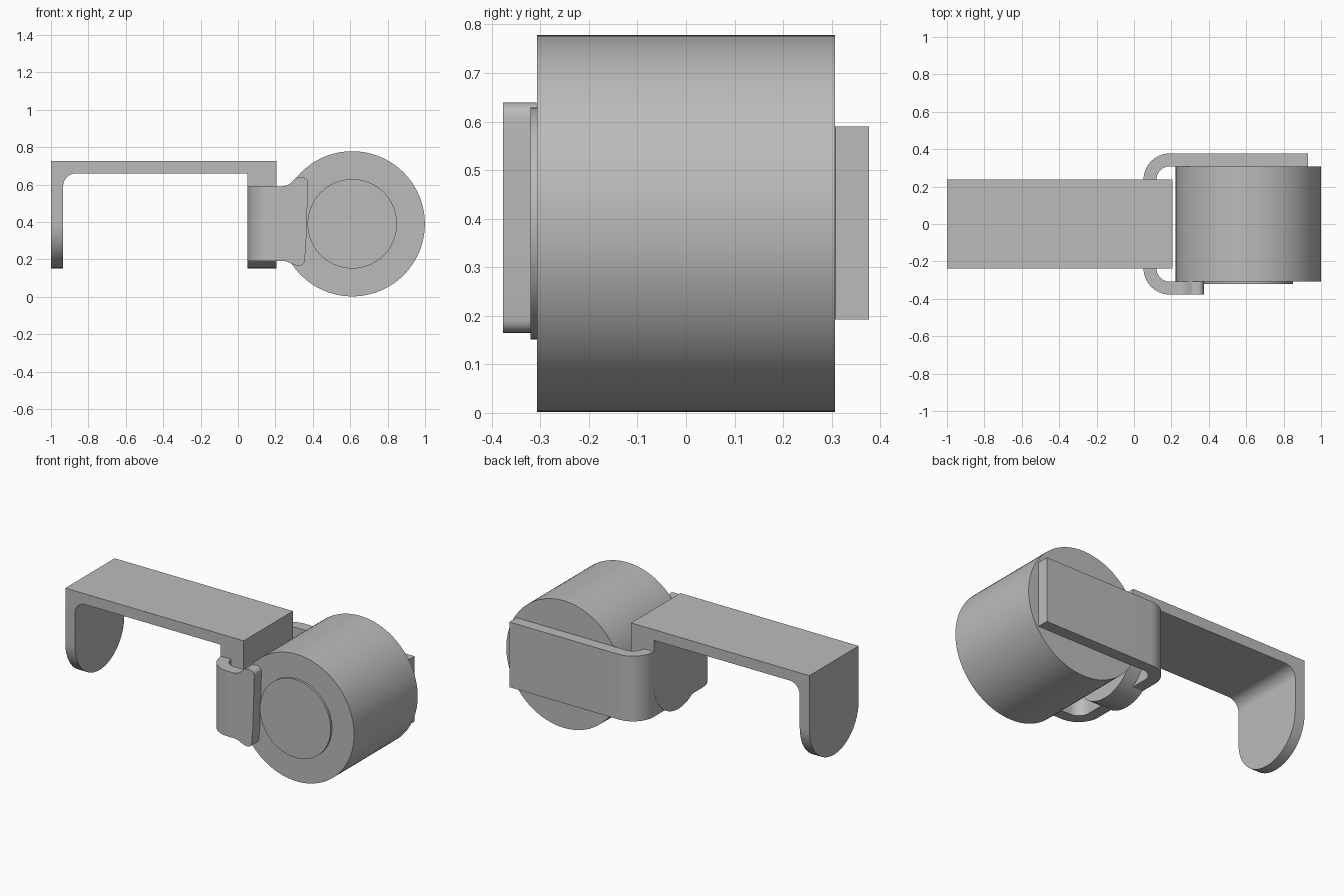
import bpy, bmesh
from math import sin, cos, radians, pi
from mathutils import Vector

if "Cube" in bpy.data.objects:
    bpy.data.objects.remove(bpy.data.objects["Cube"], do_unlink=True)

grey = bpy.data.materials.new("plain grey")
grey.use_nodes = True
grey.diffuse_color = (0.5, 0.5, 0.5, 1)
grey.node_tree.nodes["Principled BSDF"].inputs["Base Color"].default_value = (0.5, 0.5, 0.5, 1)

AXIS = {"x": lambda a, b, d: (d, a, b),
        "y": lambda a, b, d: (a, d, b),
        "z": lambda a, b, d: (a, b, d)}


def arc(cx, cy, r, start, end, steps=16):
    """Points along an arc, angles in degrees."""
    angles = [radians(start + (end - start) * i / steps) for i in range(steps + 1)]
    return [(cx + r * cos(t), cy + r * sin(t)) for t in angles]


def smooth(ob):
    bpy.ops.object.select_all(action="DESELECT")
    ob.select_set(True)
    bpy.context.view_layer.objects.active = ob
    bpy.ops.object.shade_smooth_by_angle(angle=radians(30))


def extrude(name, outline, axis, low, high):
    """Extrude a flat outline along one axis."""
    bm = bmesh.new()
    face = bm.faces.new([bm.verts.new(AXIS[axis](a, b, low)) for a, b in outline])
    moved = bmesh.ops.extrude_face_region(bm, geom=[face])["geom"]
    verts = [v for v in moved if isinstance(v, bmesh.types.BMVert)]
    bmesh.ops.translate(bm, verts=verts, vec=Vector(AXIS[axis](0, 0, high - low)))
    bmesh.ops.recalc_face_normals(bm, faces=bm.faces)
    mesh = bpy.data.meshes.new(name)
    bm.to_mesh(mesh)
    bm.free()
    mesh.materials.append(grey)
    ob = bpy.data.objects.new(name, mesh)
    bpy.context.collection.objects.link(ob)
    smooth(ob)
    return ob


# Hooked bracket: side profile trimmed to a strap with round leg ends
HALF, MID = 0.238, 0.39
side = ([(-1, 0), (-1, 0.725), (0.205, 0.725), (0.205, 0), (0.05, 0), (0.05, 0.66)]
        + arc(-0.865, 0.59, 0.07, 90, 180) + [(-0.935, 0)])
bracket = extrude("bracket", side, "y", -0.4, 0.4)
strap = [(HALF, 1), (-HALF, 1)] + arc(0, MID, HALF, 180, 360, 40)
cutter = extrude("bracket_cutter", strap, "x", -1.2, 0.4)
cutter.hide_render = True
trim = bracket.modifiers.new("round_ends", "BOOLEAN")
trim.operation, trim.object, trim.solver = "INTERSECT", cutter, "EXACT"
bpy.context.view_layer.objects.active = bracket
bpy.ops.object.modifier_apply(modifier=trim.name)
bpy.data.objects.remove(cutter, do_unlink=True)
smooth(bracket)

# Clamp band: bent strip running from the front, round the leg, to the back
OUT, INN, BEND = 0.377, 0.308, 0.237
band = ([(0.23, -OUT)] + arc(0.191, -BEND, 0.14, 270, 180)
        + arc(0.191, BEND, 0.14, 180, 90) + [(0.93, OUT), (0.93, INN)]
        + arc(0.191, BEND, 0.071, 90, 180) + arc(0.191, -BEND, 0.071, 180, 270)
        + [(0.23, -INN)])
extrude("clamp_band", band, "z", 0.192, 0.59)

# Flared front tip of the clamp
tip = ([(0.23, 0.59), (0.25, 0.592), (0.275, 0.602), (0.295, 0.622), (0.31, 0.635)]
       + arc(0.344, 0.609, 0.03, 100, 0, 8)
       + [(0.371, 0.5), (0.367, 0.38), (0.364, 0.28), (0.357, 0.2)]
       + arc(0.327, 0.194, 0.029, 0, -100, 8)
       + [(0.295, 0.173), (0.27, 0.185), (0.25, 0.191), (0.23, 0.192)])
extrude("clamp_tip", tip, "y", -OUT, -INN)

# Drum with a thin raised disc on the front
extrude("drum", arc(0.611, MID, 0.388, 0, 360, 96)[:-1], "y", -0.307, 0.307)
extrude("front_disc", arc(0.611, MID, 0.239, 0, 360, 72)[:-1], "y", -0.32, -0.3)
